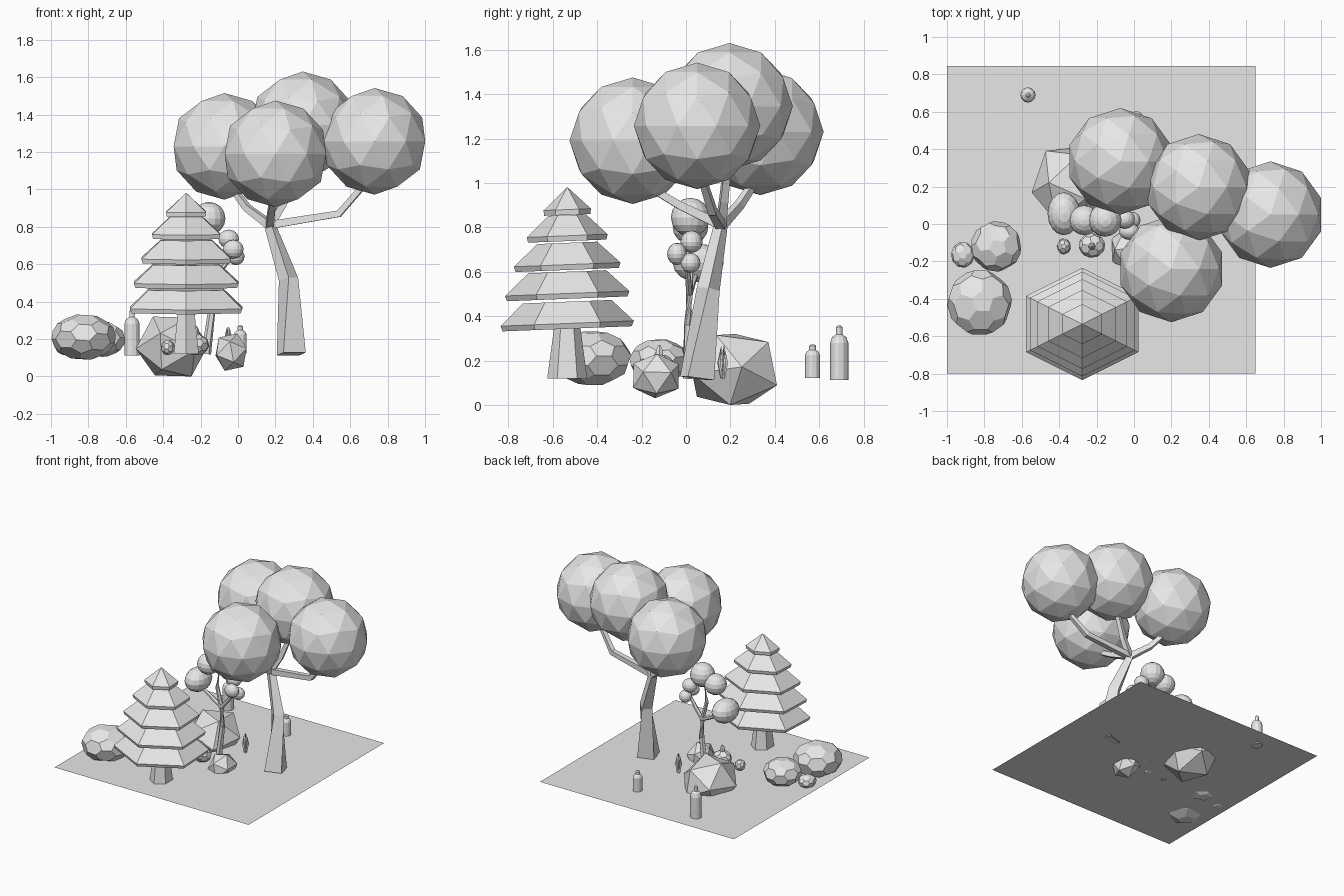
import bpy, bmesh, math
from mathutils import Vector, Matrix, Euler

cube = bpy.data.objects.get("Cube")
if cube:
    bpy.data.objects.remove(cube)

grey = bpy.data.materials.new("light_grey")
grey.use_nodes = True
grey.diffuse_color = (0.8, 0.8, 0.8, 1)
grey.node_tree.nodes["Principled BSDF"].inputs["Base Color"].default_value = (0.8, 0.8, 0.8, 1)

GROUND = 0.12


def finish(name, bm, loc=(0, 0, 0)):
    bmesh.ops.recalc_face_normals(bm, faces=bm.faces)
    mesh = bpy.data.meshes.new(name)
    bm.to_mesh(mesh)
    bm.free()
    mesh.materials.append(grey)
    ob = bpy.data.objects.new(name, mesh)
    ob.location = loc
    bpy.context.collection.objects.link(ob)
    return ob


def fit(bm, half):
    """Centre the mesh and scale it to the given half sizes."""
    for i in range(3):
        vals = [v.co[i] for v in bm.verts]
        mid, ext = (max(vals) + min(vals)) / 2, (max(vals) - min(vals)) / 2
        for v in bm.verts:
            v.co[i] = (v.co[i] - mid) * half[i] / ext


def loft(bm, rings):
    """Skin a list of closed rings of points and cap both ends."""
    rows = [[bm.verts.new(p) for p in ring] for ring in rings]
    for a, b in zip(rows, rows[1:]):
        for i in range(len(a)):
            j = (i + 1) % len(a)
            bm.faces.new((a[i], a[j], b[j], b[i]))
    bm.faces.new(rows[0])
    bm.faces.new(rows[-1])


def limb(name, path, radii, sides=4):
    """Tapered tube along a path."""
    pts = [Vector(p) for p in path]
    rings = []
    for i, p in enumerate(pts):
        d = pts[min(i + 1, len(pts) - 1)] - pts[max(i - 1, 0)]
        q = d.to_track_quat('Z', 'Y')
        ring = []
        for k in range(sides):
            a = math.tau * (k + 0.5) / sides
            ring.append(p + q @ Vector((math.cos(a), math.sin(a), 0)) * radii[i])
        rings.append(ring)
    bm = bmesh.new()
    loft(bm, rings)
    return finish(name, bm)


def lathe(name, loc, profile, sides, sx=1, sy=1, phase=0, tilt=0):
    """Stack of rings from (radius, height) pairs."""
    rings = []
    for r, z in profile:
        ring = []
        for k in range(sides):
            a = math.tau * k / sides + phase
            y = sy * r * math.sin(a)
            ring.append((sx * r * math.cos(a), y, z + tilt * y))
        rings.append(ring)
    bm = bmesh.new()
    loft(bm, rings)
    return finish(name, bm, loc)


def rock(name, loc, half, turn):
    bm = bmesh.new()
    bmesh.ops.create_icosphere(bm, subdivisions=1, radius=1)
    bmesh.ops.rotate(bm, verts=bm.verts, matrix=Euler(turn).to_matrix())
    fit(bm, half)
    return finish(name, bm, loc)


def bush(name, loc, half, turn):
    """Flattened ball of pentagons and hexagons."""
    src = bmesh.new()
    bmesh.ops.create_icosphere(src, subdivisions=1, radius=1)
    bm = bmesh.new()
    for e in src.edges:
        a, b = (v.co for v in e.verts)
        for t in (1 / 3, 2 / 3):
            bm.verts.new(a.lerp(b, t))
    src.free()
    bmesh.ops.convex_hull(bm, input=bm.verts)
    bmesh.ops.dissolve_limit(bm, angle_limit=0.02, verts=bm.verts, edges=bm.edges)
    bmesh.ops.rotate(bm, verts=bm.verts, matrix=Euler(turn).to_matrix())
    fit(bm, half)
    return finish(name, bm, loc)


# Ground sheet
bm = bmesh.new()
bm.faces.new([bm.verts.new(p) for p in
              ((-1, -0.8, 0), (0.65, -0.8, 0), (0.65, 0.845, 0), (-1, 0.845, 0))])
finish("ground", bm, (0, 0, GROUND))

# Large tree: leaning trunk, four branches, faceted crowns
fork = (0.17, 0.157, 0.81)
limb("tree_trunk", [(0.285, 0.05, GROUND), (0.27, 0.1, 0.52), fork], [0.088, 0.052, 0.032])
branches = {
    "left": [fork, (0.54, 0.12, 0.87), (0.68, 0.07, 1.03)],
    "back": [fork, (0.05, 0.24, 0.9), (-0.04, 0.32, 1.02)],
    "front": [fork, (0.18, -0.03, 0.9), (0.2, -0.2, 1.0)],
    "top": [fork, (0.24, 0.17, 0.92), (0.32, 0.19, 1.12)],
}
for key, path in branches.items():
    limb(f"tree_branch_{key}", path, [0.03, 0.025, 0.02])
crowns = {"left": (0.73, 0.05, 1.257), "back": (-0.073, 0.335, 1.23),
          "front": (0.2, -0.24, 1.19), "top": (0.346, 0.196, 1.345)}
for key, loc in crowns.items():
    bm = bmesh.new()
    bmesh.ops.create_icosphere(bm, subdivisions=2, radius=0.285)
    finish(f"tree_crown_{key}", bm, loc)

# Pine: six-sided trunk and five stacked skirts with thin rims
pine = (-0.277, -0.535, 0)
lathe("pine_trunk", pine, [(0.09, GROUND), (0.055, 0.38)], 6, sx=0.86, phase=math.pi / 6 * 3)
skirts = [(0.3, 0.355, 0.2, 0.465), (0.28, 0.49, 0.175, 0.6), (0.24, 0.62, 0.135, 0.73),
          (0.182, 0.75, 0.085, 0.855), (0.107, 0.868, 0.002, 0.98)]
for n, (r, z, top_r, top_z) in enumerate(skirts):
    lathe(f"pine_skirt_{n + 1}", pine,
          [(r * 0.6, z + 0.01), (r * 0.97, z - 0.012), (r, z + 0.012), (top_r, top_z)],
          6, sx=1.155, phase=math.pi / 2, tilt=0.04)

# Small tree: thin forked stem with round leaf balls
stem_fork = (-0.15, 0.015, 0.5)
limb("small_trunk", [(-0.17, 0.01, GROUND), (-0.14, 0.01, 0.36), stem_fork],
     [0.026, 0.02, 0.016], 6)
twigs = [[stem_fork, (-0.19, 0.02, 0.64), (-0.17, 0.02, 0.8)],
         [stem_fork, (-0.25, 0.03, 0.55), (-0.36, 0.05, 0.6)],
         [stem_fork, (-0.09, 0.01, 0.57), (-0.03, 0.0, 0.65)]]
for n, path in enumerate(twigs):
    limb(f"small_branch_{n + 1}", path, [0.016, 0.014, 0.011], 6)
balls = [((-0.155, 0.02, 0.845), (0.088, 0.088, 0.088)),
         ((-0.265, 0.02, 0.80), (0.08, 0.08, 0.075)),
         ((-0.375, 0.055, 0.64), (0.087, 0.115, 0.087)),
         ((-0.05, 0.025, 0.735), (0.055, 0.05, 0.05)),
         ((-0.025, -0.04, 0.68), (0.055, 0.045, 0.05)),
         ((-0.01, 0.02, 0.64), (0.045, 0.045, 0.045))]
for n, (loc, half) in enumerate(balls):
    bm = bmesh.new()
    bmesh.ops.create_uvsphere(bm, u_segments=16, v_segments=8, radius=1)
    fit(bm, half)
    finish(f"leaf_ball_{n + 1}", bm, loc)

# Rocks sunk into the ground
rock("boulder", (-0.352, 0.21, 0.16), (0.195, 0.2, 0.16), (0.5, 0.35, 0.4))
rock("small_rock", (-0.037, -0.135, 0.13), (0.083, 0.103, 0.1), (0.2, 0.3, 0.7))

# Faceted bushes
bush("large_bush", (-0.825, -0.42, 0.21), (0.172, 0.172, 0.12), (0, 0.1, 0.3))
bush("medium_bush", (-0.737, -0.12, 0.2), (0.132, 0.135, 0.095), (0.1, 0, 0.8))
bush("little_bush", (-0.915, -0.165, 0.16), (0.062, 0.068, 0.045), (0, 0, 0.2))
bush("low_bush", (-0.225, -0.115, 0.17), (0.07, 0.065, 0.055), (0, 0, 0.5))
bush("tiny_bush", (-0.375, -0.12, 0.155), (0.036, 0.042, 0.04), (0, 0, 0.1))
lathe("low_bush_bud", (-0.225, -0.12, 0), [(0.022, 0.21), (0.016, 0.25), (0.004, 0.27)], 6)

# Grass tuft of leaning blades
for n in range(4):
    a = math.tau * n / 4 + 0.4
    out = Vector((math.cos(a), math.sin(a), 0)) * 0.018
    base = Vector((-0.052, 0.165, GROUND))
    limb(f"grass_blade_{n + 1}",
         [base + out * 0.3, base + out + Vector((0, 0, 0.07)), base + out * 0.4 + Vector((0, 0, 0.145))],
         [0.006, 0.008, 0.001], 4)

# Two posts with domed tops and narrow caps
lathe("tall_post", (-0.567, 0.69, 0),
      [(0.041, 0.112), (0.041, 0.28), (0.032, 0.305), (0.014, 0.318), (0.014, 0.35), (0.006, 0.358)], 12)
lathe("short_post", (0.012, 0.57, 0),
      [(0.034, 0.122), (0.034, 0.225), (0.026, 0.24), (0.016, 0.248), (0.016, 0.266), (0.008, 0.272)], 12)
